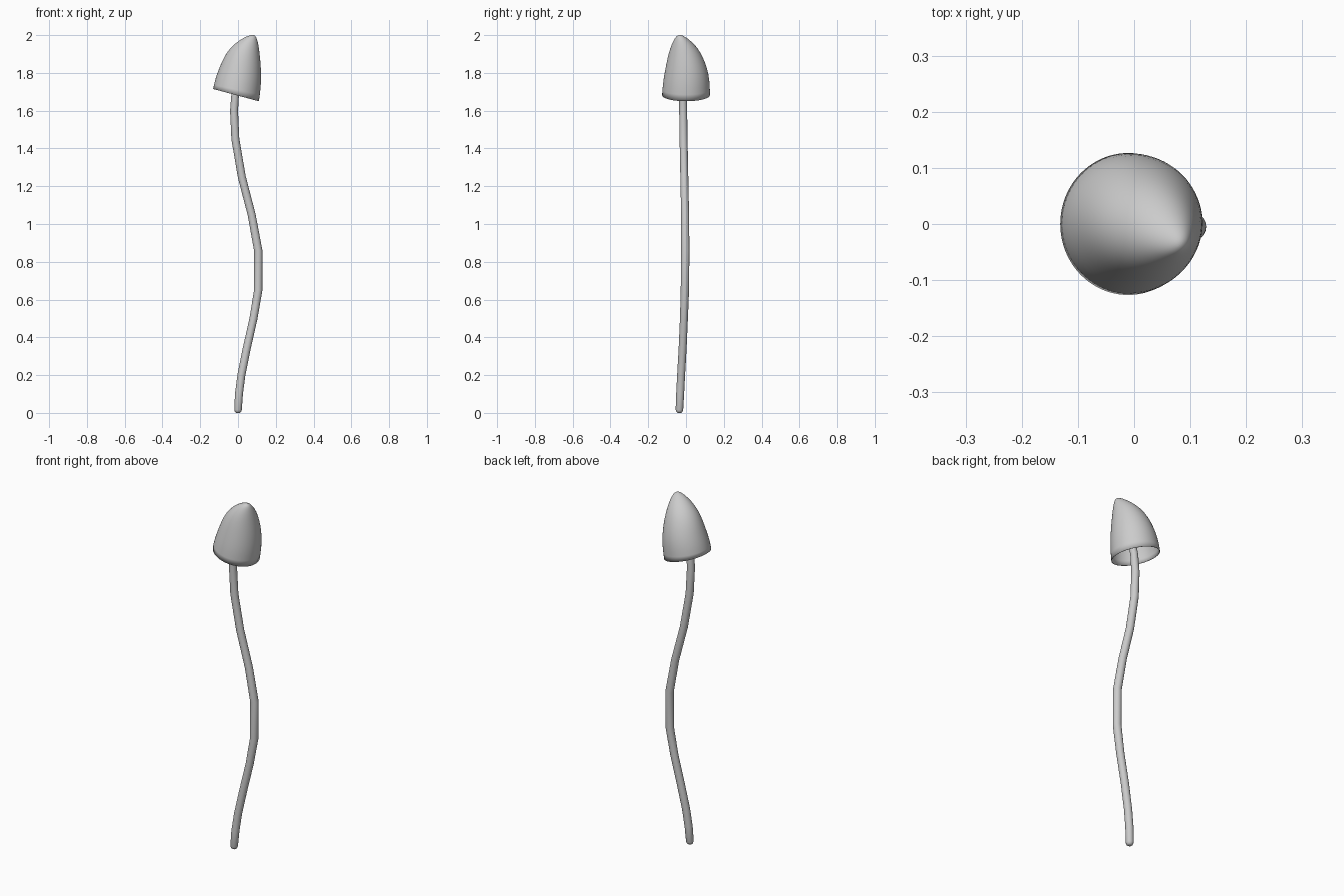
import bpy, bmesh, math
from mathutils import Vector

if "Cube" in bpy.data.objects:
    bpy.data.objects.remove(bpy.data.objects["Cube"])


def loft(name, rings, sides):
    """Skin rings given as (centre, half_axis_u, half_axis_v); close the last end."""
    bm = bmesh.new()
    loops = []
    for c, u, v in rings:
        loops.append([bm.verts.new(c + u * math.cos(a) + v * math.sin(a))
                      for a in (2 * math.pi * i / sides for i in range(sides))])
    for a, b in zip(loops, loops[1:]):
        for i in range(sides):
            j = (i + 1) % sides
            bm.faces.new((a[i], a[j], b[j], b[i]))
    bm.faces.new(loops[-1])
    if name == "stem":
        bm.faces.new(loops[0][::-1])
    bmesh.ops.recalc_face_normals(bm, faces=bm.faces)
    me = bpy.data.meshes.new(name)
    bm.to_mesh(me)
    bm.free()
    me.shade_smooth()
    ob = bpy.data.objects.new(name, me)
    bpy.context.collection.objects.link(ob)
    return ob


# Stem: wavy tube with a rounded foot, running up inside the cap (x, y, z, radius)
path = [(0, -.035, 0, .009), (0, -.035, .005, .016), (0, -.035, .016, .02),
        (.005, -.031, .1, .021), (.018, -.026, .2, .021), (.046, -.018, .34, .021),
        (.082, -.011, .5, .021), (.107, -.006, .65, .022), (.107, -.004, .86, .022),
        (.072, -.005, 1.05, .021), (.02, -.009, 1.25, .021), (-.014, -.013, 1.45, .021),
        (-.021, -.015, 1.6, .021), (-.014, -.016, 1.7, .02), (.01, -.018, 1.81, .02),
        (.04, -.022, 1.92, .019)]
rings = []
for i, (x, y, z, r) in enumerate(path):
    p, q = path[max(i - 1, 0)], path[min(i + 1, len(path) - 1)]
    t = (Vector(q[:3]) - Vector(p[:3])).normalized()
    rings.append((Vector((x, y, z)), Vector((t.z, 0, -t.x)) * r, Vector((0, r, 0))))
loft("stem", rings, 20)

# Cap: leaning hollow bell, each ring as left x, z, right x, z, front y, back y
sections = [(-.132, 1.715, .111, 1.65, -.127, .127), (-.123, 1.76, .121, 1.72, -.123, .126),
            (-.108, 1.803, .123, 1.78, -.115, .12), (-.086, 1.86, .121, 1.84, -.104, .104),
            (-.056, 1.916, .115, 1.90, -.091, .078), (-.015, 1.957, .109, 1.945, -.076, .046),
            (.03, 1.987, .101, 1.98, -.059, .007), (.06, 1.998, .093, 1.995, -.048, -.015),
            (.074, 2.001, .082, 2.001, -.037, -.029)]
rings = []
for lx, lz, rx, rz, y0, y1 in sections:
    rings.append((Vector(((lx + rx) / 2, (y0 + y1) / 2, (lz + rz) / 2)),
                  Vector(((rx - lx) / 2, 0, (rz - lz) / 2)),
                  Vector((0, (y1 - y0) / 2, 0))))
cap = loft("cap", rings, 40)
cap.modifiers.new("smooth", 'SUBSURF').levels = 1
cap.modifiers["smooth"].render_levels = 1
shell = cap.modifiers.new("thin_shell", 'SOLIDIFY')
shell.thickness = 0.003
shell.offset = -1
